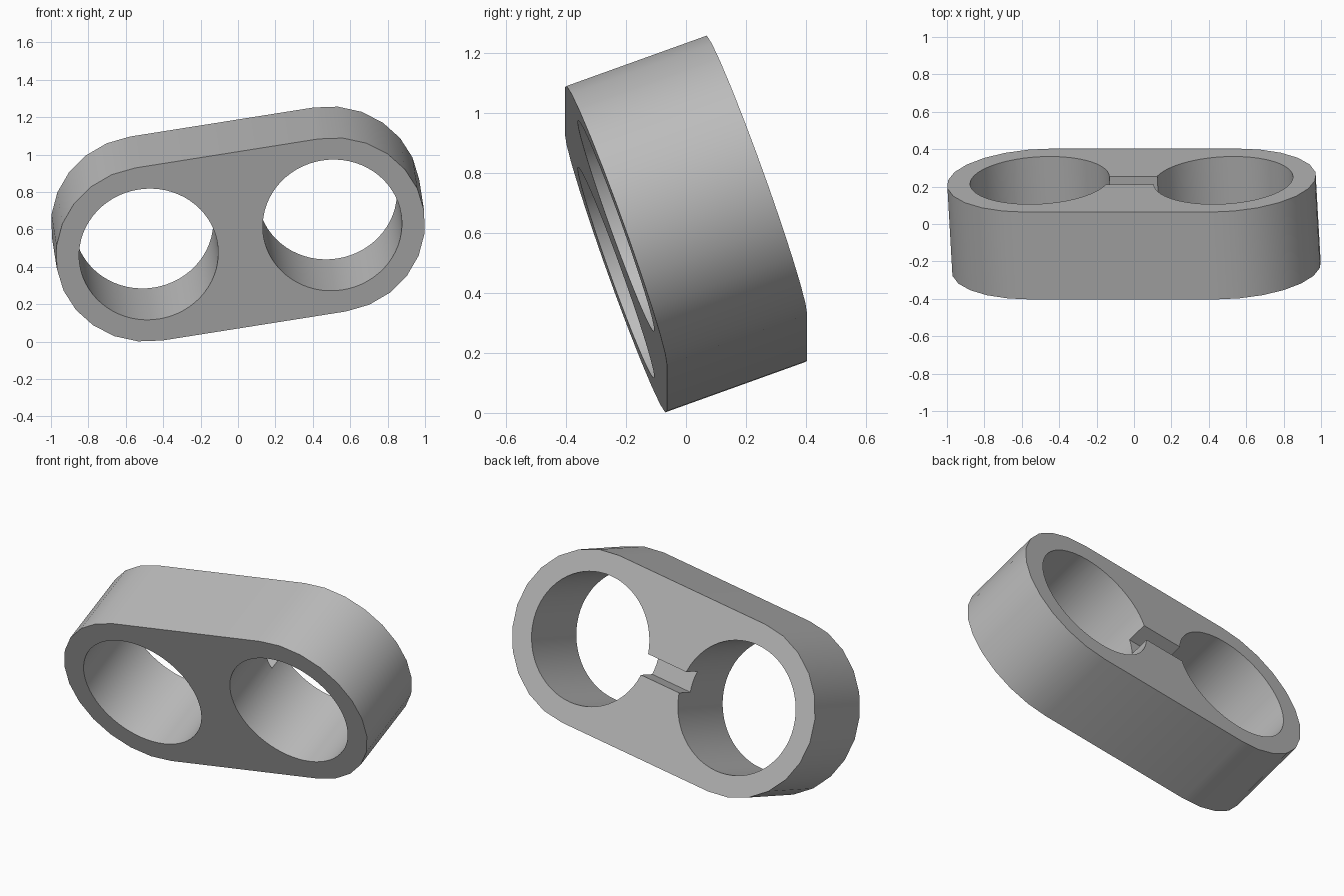
import bpy, bmesh
from math import sin, cos, pi, radians
from mathutils import Matrix

cube = bpy.data.objects.get("Cube")
if cube:
    bpy.data.objects.remove(cube, do_unlink=True)

R = 0.497            # outer radius, all other sizes follow from it
HOLE = 0.75 * R
DEPTH = R
SLOT = R / 4
ARC = 12             # segments in each rounded end

grey = bpy.data.materials.new("plain grey")
grey.use_nodes = True
colour = (0.5, 0.5, 0.5, 1)
grey.diffuse_color = colour
grey.node_tree.nodes["Principled BSDF"].inputs["Base Color"].default_value = colour


def add_object(name, bm):
    bmesh.ops.recalc_face_normals(bm, faces=bm.faces)
    mesh = bpy.data.meshes.new(name)
    bm.to_mesh(mesh)
    bm.free()
    mesh.materials.append(grey)
    obj = bpy.data.objects.new(name, mesh)
    bpy.context.collection.objects.link(obj)
    return obj


# Link body: stadium outline extruded from front to back
bm = bmesh.new()
outline = []
for side in (1, -1):
    for i in range(ARC + 1):
        a = -pi / 2 + pi * i / ARC
        outline.append(bm.verts.new((side * (R + R * cos(a)), -DEPTH / 2, side * R * sin(a))))
face = bm.faces.new(outline)
back = bmesh.ops.extrude_face_region(bm, geom=[face])["geom"]
bmesh.ops.translate(bm, vec=(0, DEPTH, 0),
                    verts=[v for v in back if isinstance(v, bmesh.types.BMVert)])
body = add_object("double_hole_link", bm)

# Cutters: two round bores and a square groove across the back of the web
cutters = []
for name, side in (("left_bore", 1), ("right_bore", -1)):
    bm = bmesh.new()
    bmesh.ops.create_cone(bm, cap_ends=True, segments=64, radius1=HOLE, radius2=HOLE, depth=DEPTH * 2,
                          matrix=Matrix.Translation((side * R, 0, 0)) @ Matrix.Rotation(pi / 2, 4, 'X'))
    cutters.append(add_object(name, bm))
bm = bmesh.new()
bmesh.ops.create_cube(bm, size=1, matrix=Matrix.Translation((0, DEPTH / 2, 0))
                      @ Matrix.Diagonal((R, SLOT * 2, SLOT, 1)))
cutters.append(add_object("back_groove", bm))

bpy.ops.object.select_all(action='DESELECT')
body.select_set(True)
bpy.context.view_layer.objects.active = body
for cutter in cutters:
    mod = body.modifiers.new(cutter.name, 'BOOLEAN')
    mod.operation = 'DIFFERENCE'
    mod.solver = 'EXACT'
    mod.object = cutter
    bpy.ops.object.modifier_apply(modifier=mod.name)
    bpy.data.objects.remove(cutter, do_unlink=True)

# Smooth the round walls, then lean the link back and tilt it
bpy.ops.object.shade_smooth_by_angle(angle=radians(30))
body.rotation_euler = (radians(20), radians(-9), 0)
body.location.z = 0.629
